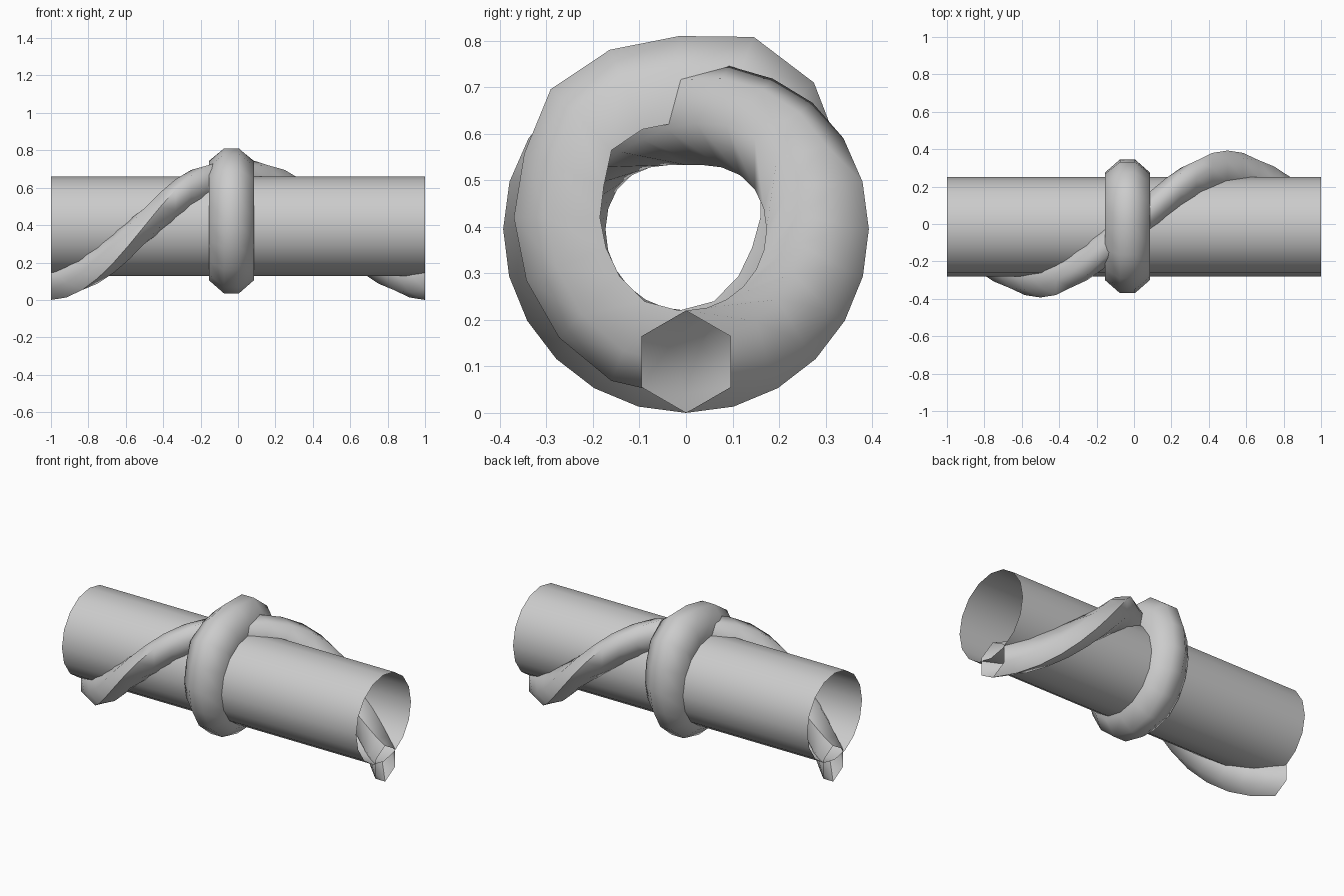
import bpy, bmesh
from math import sin, cos, pi, radians

cube = bpy.data.objects.get("Cube")
if cube:
    bpy.data.objects.remove(cube, do_unlink=True)

grey = bpy.data.materials.new("plain grey")
grey.use_nodes = True
grey.diffuse_color = (0.6, 0.6, 0.6, 1)
grey.node_tree.nodes["Principled BSDF"].inputs["Base Color"].default_value = (0.6, 0.6, 0.6, 1)


def loft(name, sections, angle, closed=False):
    """Skin a row of equal closed cross-sections; open ends stay open."""
    bm = bmesh.new()
    rows = [[bm.verts.new(p) for p in s] for s in sections]
    pairs = list(zip(rows, rows[1:]))
    if closed:
        pairs.append((rows[-1], rows[0]))
    for a, b in pairs:
        n = len(a)
        for i in range(n):
            j = (i + 1) % n
            bm.faces.new((a[i], a[j], b[j], b[i]))
    bmesh.ops.recalc_face_normals(bm, faces=bm.faces)
    mesh = bpy.data.meshes.new(name)
    bm.to_mesh(mesh)
    bm.free()
    mesh.materials.append(grey)
    obj = bpy.data.objects.new(name, mesh)
    bpy.context.collection.objects.link(obj)
    bpy.ops.object.select_all(action='DESELECT')
    obj.select_set(True)
    bpy.context.view_layer.objects.active = obj
    bpy.ops.object.shade_smooth_by_angle(angle=radians(angle))
    return obj


def polygon(x, cy, cz, radius, sides, turn=0.0):
    """Regular polygon lying across the x axis."""
    return [(x, cy + radius * cos(turn + 2 * pi * i / sides),
             cz + radius * sin(turn + 2 * pi * i / sides)) for i in range(sides)]


AXIS_Z = 0.395

# Thin open pipe
loft("main_pipe", [polygon(x, -0.015, AXIS_Z, 0.266, 16) for x in (-1, 1)], 40)

# Vine making one full turn around the pipe, slightly tucked in at the top
STEPS = 24
vine = []
for i in range(STEPS + 1):
    x = -1 + 2 * i / STEPS
    a = pi / 2 - pi * x
    r = 0.283 - 0.035 * max(0, sin(a)) ** 4 + 0.002 * max(0, -sin(a))
    vine.append(polygon(x, r * cos(a), AXIS_Z + r * sin(a), 0.11, 6, a))
loft("spiral_vine", vine, 75)

# Uneven collar: bevelled outside, flat sides and inner wall
outer_radii = [0.36, 0.375, 0.41, 0.42, 0.39, 0.39, 0.39, 0.36,
               0.355, 0.355, 0.365, 0.38, 0.385, 0.38, 0.365, 0.355]
profile = [(-0.12, 0.185), (-0.12, 0.07), (-0.04, 0),
           (0.04, 0), (0.12, 0.07), (0.12, 0.185)]
collar = []
for i, outer in enumerate(outer_radii):
    a = 2 * pi * i / len(outer_radii)
    collar.append([(-0.035 + dx, -0.015 + (outer - depth) * cos(a),
                    0.42 + (outer - depth) * sin(a)) for dx, depth in profile])
loft("middle_collar", collar, 55, closed=True)
